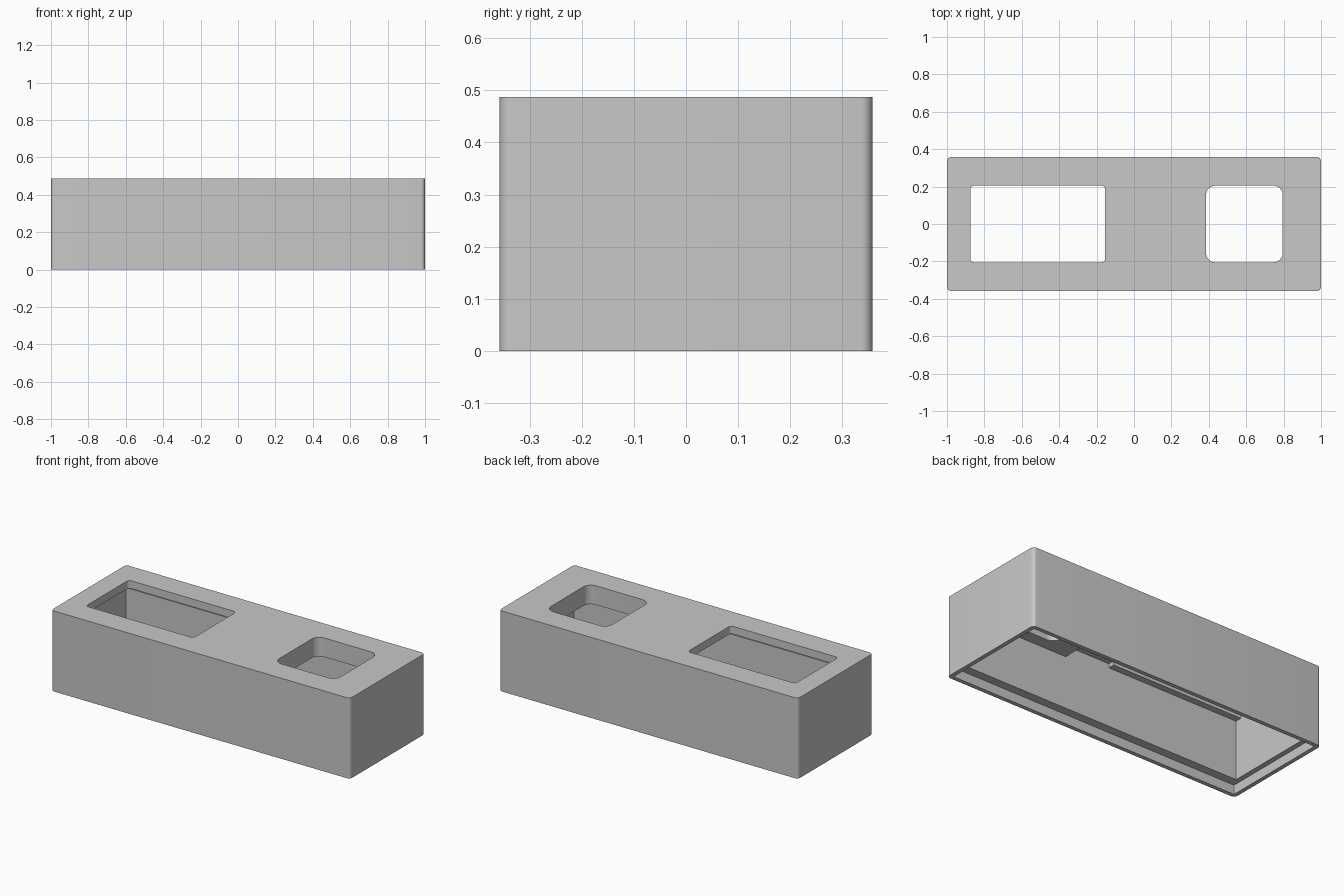
import bpy
import bmesh
from math import radians

if "Cube" in bpy.data.objects:
    bpy.data.objects.remove(bpy.data.objects["Cube"], do_unlink=True)

COLOUR = (0.578, 0.578, 0.578, 1)
grey = bpy.data.materials.new("matte_grey")
grey.use_nodes = True
grey.diffuse_color = COLOUR
grey.node_tree.nodes["Principled BSDF"].inputs["Base Color"].default_value = COLOUR


def block(name, xs, ys, zs, radius=0):
    """Box between the given limits, with rounded upright edges."""
    bm = bmesh.new()
    bmesh.ops.create_cube(bm, size=1)
    for v in bm.verts:
        v.co = [lim[0] if c < 0 else lim[1] for c, lim in zip(v.co, (xs, ys, zs))]
    if radius:
        upright = [e for e in bm.edges
                   if abs(e.verts[0].co.z - e.verts[1].co.z) > 1e-4]
        bmesh.ops.bevel(bm, geom=upright, offset=radius, segments=8,
                        profile=0.5, affect='EDGES')
    mesh = bpy.data.meshes.new(name)
    bm.to_mesh(mesh)
    bm.free()
    mesh.materials.append(grey)
    obj = bpy.data.objects.new(name, mesh)
    bpy.context.collection.objects.link(obj)
    return obj


WALL = 0.28     # inner face of the long walls
END = 0.945     # inner face of the end walls
RAIL = 0.24     # inner face of the display rails
HOLE = 0.205    # half depth of both openings
CEILING = 0.44

case = block("enclosure_case", (-1, 1), (-0.358, 0.358), (0, 0.487), 0.022)

cuts = [
    # stepped seat for the base plate
    block("lid_seat_cutter", (-0.975, 0.975), (-0.333, 0.333), (-0.1, 0.056)),
    # main cavity, leaving the thick pad at the right end
    block("cavity_cutter", (-END, END), (-WALL, WALL), (-0.05, 0.372)),
    # bay below the two display rails
    block("display_bay_cutter", (-END, 0.1), (-WALL, WALL), (0.2, 0.415)),
    # channel between the rails, up to the ceiling
    block("rail_channel_cutter", (-END, 0.1), (-RAIL, RAIL), (0.2, CEILING)),
    # full-width ceiling between the rails and the pad
    block("middle_bay_cutter", (-0.06, 0.24), (-WALL, WALL), (0.2, CEILING)),
    # openings through the top
    block("display_window_cutter", (-0.875, -0.155), (-HOLE, HOLE), (0.3, 0.6), 0.02),
    block("square_opening_cutter", (0.385, 0.795), (-HOLE, HOLE), (0.3, 0.6), 0.05),
]

bpy.ops.object.select_all(action='DESELECT')
bpy.context.view_layer.objects.active = case
case.select_set(True)
for cutter in cuts:
    cutter.hide_render = True
    mod = case.modifiers.new(cutter.name, 'BOOLEAN')
    mod.operation = 'DIFFERENCE'
    mod.solver = 'EXACT'
    mod.object = cutter
    bpy.ops.object.modifier_apply(modifier=mod.name)
    bpy.data.objects.remove(cutter, do_unlink=True)

bpy.ops.object.shade_smooth_by_angle(angle=radians(30))
